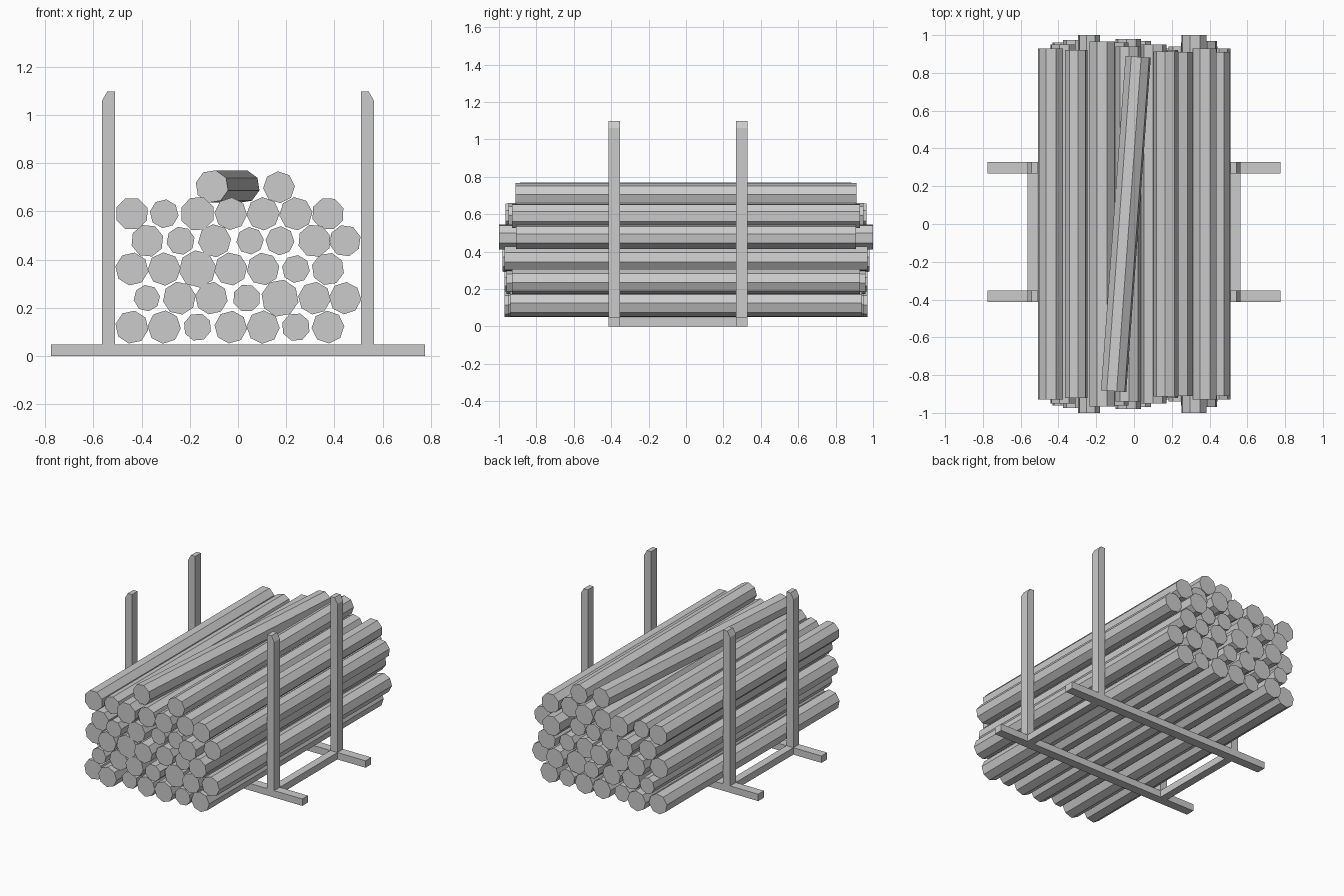
import bpy, bmesh, math, random
from mathutils import Vector, Matrix

if "Cube" in bpy.data.objects:
    bpy.data.objects.remove(bpy.data.objects["Cube"])

random.seed(4)


def finish(name, bm):
    bmesh.ops.recalc_face_normals(bm, faces=bm.faces)
    me = bpy.data.meshes.new(name)
    bm.to_mesh(me)
    bm.free()
    ob = bpy.data.objects.new(name, me)
    bpy.context.collection.objects.link(ob)
    return ob


def box(name, x0, x1, y0, y1, z0, z1):
    bm = bmesh.new()
    bmesh.ops.create_cube(bm, size=1)
    for v in bm.verts:
        v.co = Vector((x1 if v.co.x > 0 else x0,
                       y1 if v.co.y > 0 else y0,
                       z1 if v.co.z > 0 else z0))
    return finish(name, bm)


def post(name, side, y0, y1):
    # upright with its outer top corner cut off
    profile = [(.51, .047), (.563, .047), (.563, 1.06), (.542, 1.097), (.51, 1.097)]
    bm = bmesh.new()
    f = bm.faces.new([bm.verts.new((side * x, y0, z)) for x, z in profile])
    ext = bmesh.ops.extrude_face_region(bm, geom=[f])
    bmesh.ops.translate(bm, vec=(0, y1 - y0, 0),
                        verts=[e for e in ext["geom"] if isinstance(e, bmesh.types.BMVert)])
    return finish(name, bm)


def log(name, front, back, radius):
    # eight-sided log between two end centres, rolled at random
    a, b = Vector(front), Vector(back)
    axis = b - a
    m = (Matrix.Translation((a + b) / 2) @ axis.to_track_quat('Z', 'Y').to_matrix().to_4x4()
         @ Matrix.Rotation(random.uniform(0, math.pi / 4), 4, 'Z'))
    bm = bmesh.new()
    bmesh.ops.create_cone(bm, cap_ends=True, segments=8, radius1=radius, radius2=radius,
                          depth=axis.length, matrix=m)
    return finish(name, bm)


# Rack: two cross beams, each with two posts
for label, y0, y1 in (("front", -.414, -.353), ("back", .267, .329)):
    box(label + "_cross_beam", -.775, .775, y0, y1, 0, .047)
    for side_name, s in (("left", -1), ("right", 1)):
        post(f"{label}_{side_name}_post", s, y0, y1)

# Rack: side rails joining the beams
for side_name, s in (("left", -1), ("right", 1)):
    xs = sorted((s * .51, s * .563))
    box(side_name + "_rail", *xs, -.353, .267, 0, .047)

# Stacked logs: row height, log positions, radii, half lengths
odd = (-.44, -.306, -.168, -.03, .104, .24, .373)
rows = [
    (.12, odd, (.069, .069, .058, .068, .069, .059, .068),
     (.93, .97, .93, .95, .95, .94, .94)),
    (.24, (-.378, -.243, -.11, .036, .174, .317, .444),
     (.055, .069, .068, .058, .078, .068, .067),
     (.96, .94, .96, .97, .93, .96, .93)),
    (.361, odd, (.069, .069, .078, .069, .068, .058, .068),
     (.92, .975, .96, .98, .94, .94, .97)),
    (.478, (-.376, -.238, -.097, .05, .174, .317, .444),
     (.068, .059, .069, .057, .06, .069, .066),
     (.95, 1.0, .96, .93, .92, 1.0, .91)),
    (.59, odd, (.069, .06, .072, .068, .069, .069, .068),
     (.93, .92, .965, .94, .95, .91, .93)),
]
for i, (z, xs, radii, halves) in enumerate(rows, 1):
    for j, (x, r, h) in enumerate(zip(xs, radii, halves), 1):
        log(f"log_row{i}_{j}", (x, -h, z), (x, h, z), r)

# Loose logs on top, one lying askew
log("top_log_askew", (-.108, -.885, .703), (.022, .885, .703), .069)
log("top_log_straight", (.17, -.912, .70), (.17, .912, .70), .066)
